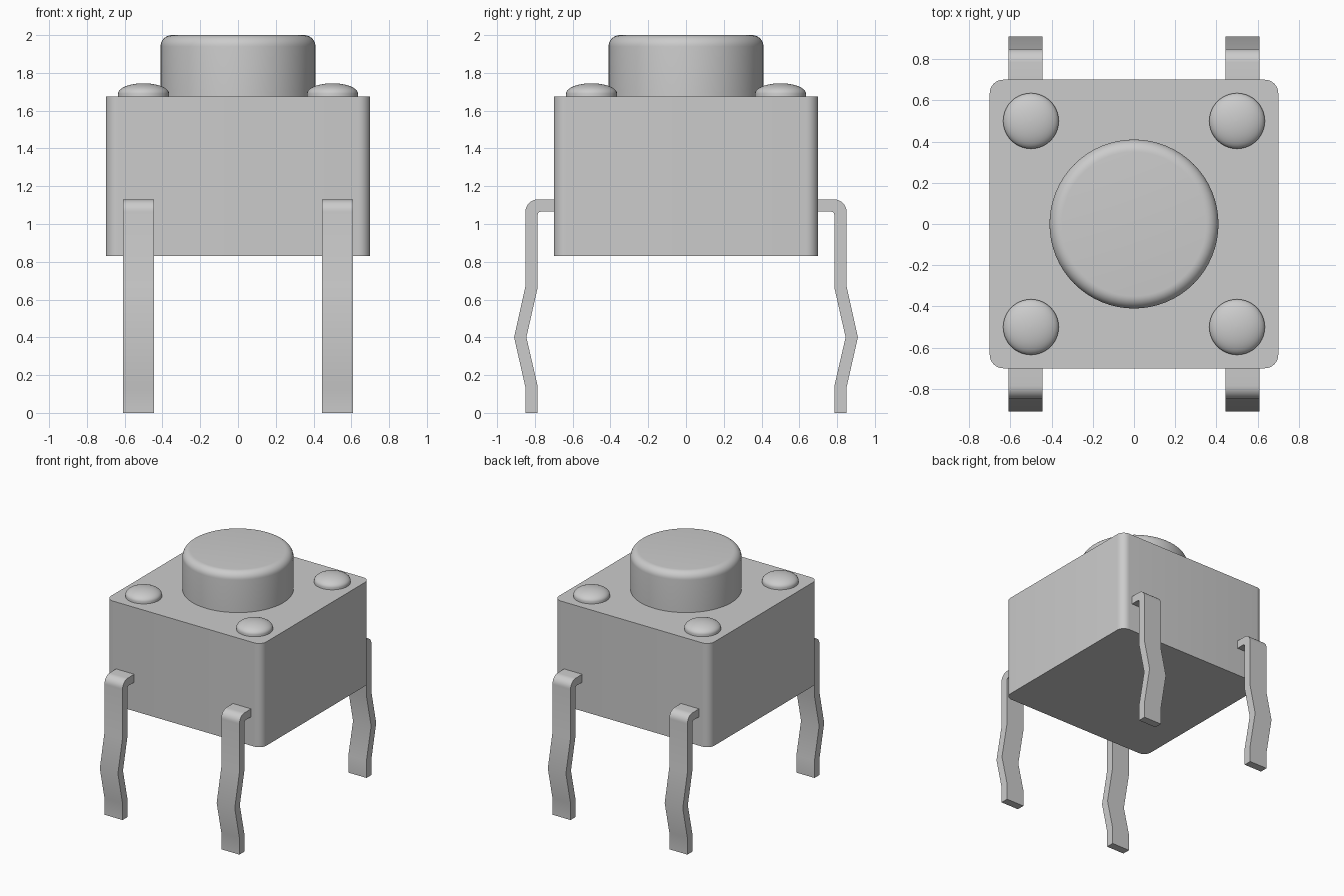
import bpy, bmesh
from math import sin, cos, pi, radians

cube = bpy.data.objects.get("Cube")
if cube:
    bpy.data.objects.remove(cube, do_unlink=True)

grey = bpy.data.materials.new("plain grey")
grey.use_nodes = True
GREY = (0.6, 0.6, 0.6, 1)
grey.diffuse_color = GREY
grey.node_tree.nodes["Principled BSDF"].inputs["Base Color"].default_value = GREY


def finish(name, bm):
    bmesh.ops.recalc_face_normals(bm, faces=bm.faces)
    mesh = bpy.data.meshes.new(name)
    bm.to_mesh(mesh)
    bm.free()
    mesh.materials.append(grey)
    obj = bpy.data.objects.new(name, mesh)
    bpy.context.collection.objects.link(obj)
    bpy.ops.object.select_all(action='DESELECT')
    obj.select_set(True)
    bpy.context.view_layer.objects.active = obj
    bpy.ops.object.shade_smooth_by_angle(angle=radians(32))
    return obj


def prism(name, points, offset):
    """Extrude a closed outline along an offset."""
    bm = bmesh.new()
    face = bm.faces.new([bm.verts.new(p) for p in points])
    top = bmesh.ops.extrude_face_region(bm, geom=[face])["geom"]
    bmesh.ops.translate(bm, vec=offset,
                        verts=[v for v in top if isinstance(v, bmesh.types.BMVert)])
    return finish(name, bm)


def lathe(name, profile, x=0, y=0, steps=64):
    """Stack rings of (radius, height) and cap both ends."""
    bm = bmesh.new()
    rings = [[bm.verts.new((x + r * cos(2 * pi * i / steps), y + r * sin(2 * pi * i / steps), z))
              for i in range(steps)] for r, z in profile]
    for low, high in zip(rings, rings[1:]):
        for i in range(steps):
            j = (i + 1) % steps
            bm.faces.new((low[i], low[j], high[j], high[i]))
    bm.faces.new(rings[0][::-1])
    bm.faces.new(rings[-1])
    return finish(name, bm)


def arc(cx, cy, r, start, end, n=8):
    angles = [radians(start + (end - start) * i / n) for i in range(n + 1)]
    return [(cx + r * cos(a), cy + r * sin(a)) for a in angles]


# Housing with rounded vertical corners
HALF, CORNER, BASE, TOP = 0.7, 0.065, 0.83, 1.675
inset = HALF - CORNER
outline = []
for k, (sx, sy) in enumerate([(1, 1), (-1, 1), (-1, -1), (1, -1)]):
    outline += arc(sx * inset, sy * inset, CORNER, 90 * k, 90 * k + 90)
prism("housing", [(x, y, BASE) for x, y in outline], (0, 0, TOP - BASE))

# Round push button with a softened rim
lathe("push_button", [(0.41, TOP - 0.02)] + arc(0.35, 1.94, 0.06, 0, 90))

# Domed rivets and bent legs at the four corners
dome = [(0.135, TOP - 0.02), (0.135, 1.69)]
dome += [(0.135 * cos(t), 1.69 + 0.055 * sin(t)) for t in [pi / 2 * i / 10 for i in range(1, 10)]]
dome += [(0.002, 1.745)]

leg_profile = [(0.68, 1.13)] + arc(0.785, 1.065, 0.065, 90, 0)
leg_profile += [(0.85, 0.67), (0.91, 0.4), (0.85, 0.135), (0.85, 0)]
leg_profile += [(0.785, 0), (0.785, 0.14), (0.845, 0.4), (0.785, 0.665)]
leg_profile += arc(0.77, 1.05, 0.015, 0, 90, 3) + [(0.68, 1.065)]

for depth, sy in (("front", -1), ("back", 1)):
    for side, sx in (("left", 1), ("right", -1)):
        lathe(f"{depth}_{side}_rivet", dome, sx * 0.5, sy * 0.5, 40)
        prism(f"{depth}_{side}_leg", [(sx * 0.445, sy * y, z) for y, z in leg_profile],
              (sx * 0.163, 0, 0))
